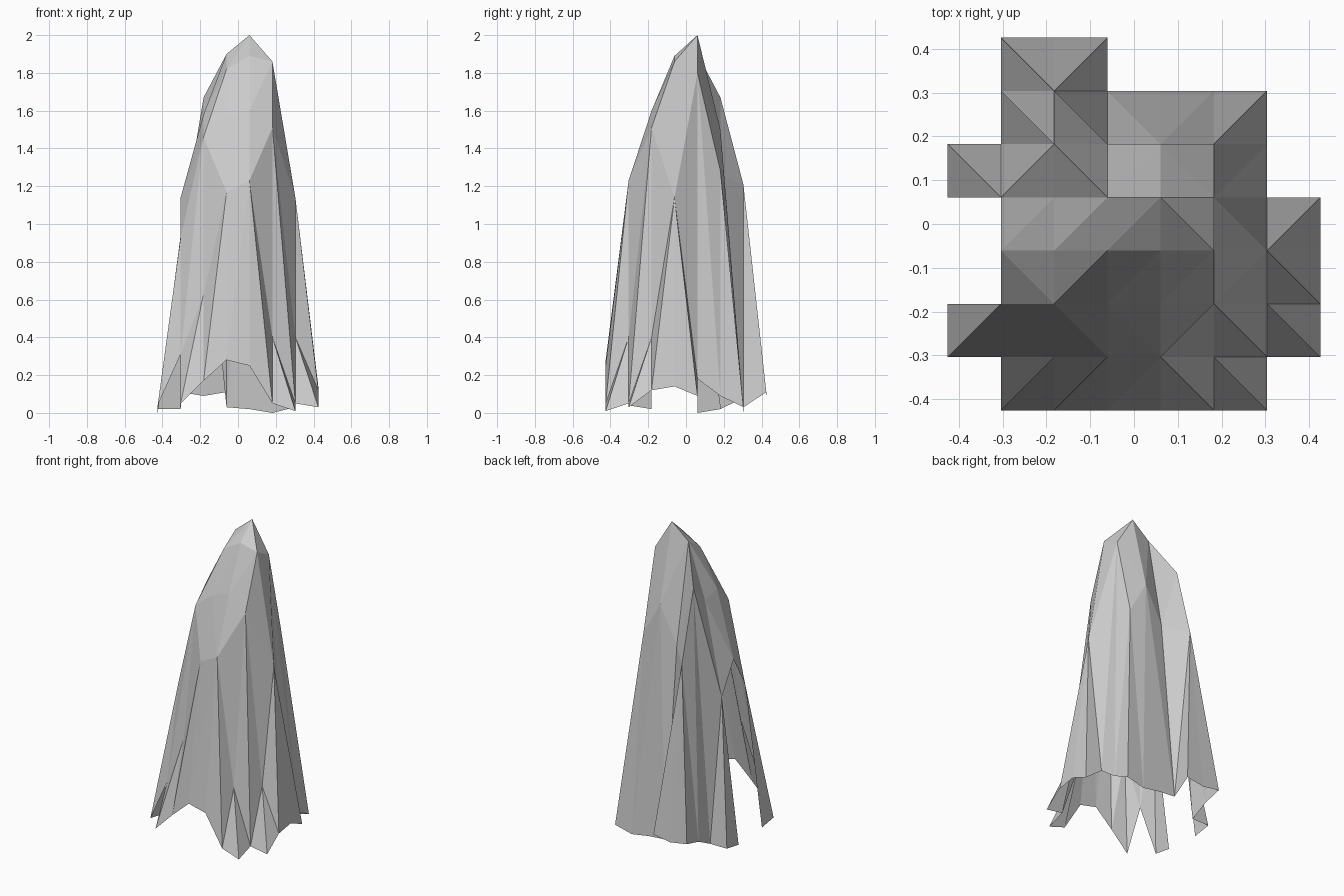
import bpy
import bmesh

old_cube = bpy.data.objects.get("Cube")
if old_cube:
    bpy.data.objects.remove(old_cube, do_unlink=True)

# One plain grey stone
stone = bpy.data.materials.new("grey_stone")
stone.use_nodes = True
stone_colour = (0.6, 0.6, 0.6, 1)
stone.diffuse_color = stone_colour
stone.node_tree.nodes["Principled BSDF"].inputs["Base Color"].default_value = stone_colour

# Terrain heights in hundredths, front row first; a dash leaves a gap in the grid
height_rows = (
    "- 5 17 28 25 5 1 -",
    "4 31 63 117 123 40 5 3",
    "2 93 146 156 160 151 40 12",
    "- 114 158 182 189 186 114 14",
    "0 94 154 190 200 180 18 9",
    "2 2 167 126 150 128 9 -",
    "- 8 121 3 2 0 3 -",
    "- 11 9 11 - - - -",
)
spacing = 0.1215
centre = (len(height_rows) - 1) / 2

bm = bmesh.new()

# Grid points of the peak
grid = []
for row_index, row in enumerate(height_rows):
    points = []
    for column_index, height in enumerate(row.split()):
        if height == "-":
            points.append(None)
        else:
            points.append(bm.verts.new((
                (column_index - centre) * spacing,
                (row_index - centre) * spacing,
                int(height) / 100,
            )))
    grid.append(points)

# Two flat triangles per cell, split along the higher diagonal to form ridges
for front, back in zip(grid, grid[1:]):
    for a, b, c, d in zip(front, front[1:], back[1:], back):
        if None in (a, b, c, d):
            continue
        if a.co.z + c.co.z >= b.co.z + d.co.z:
            triangles = (a, b, c), (a, c, d)
        else:
            triangles = (a, b, d), (b, c, d)
        for triangle in triangles:
            bm.faces.new(triangle)

# Single open, flat-shaded surface
mesh = bpy.data.meshes.new("rocky_peak")
bm.to_mesh(mesh)
bm.free()
mesh.materials.append(stone)
rocky_peak = bpy.data.objects.new("rocky_peak", mesh)
bpy.context.collection.objects.link(rocky_peak)
